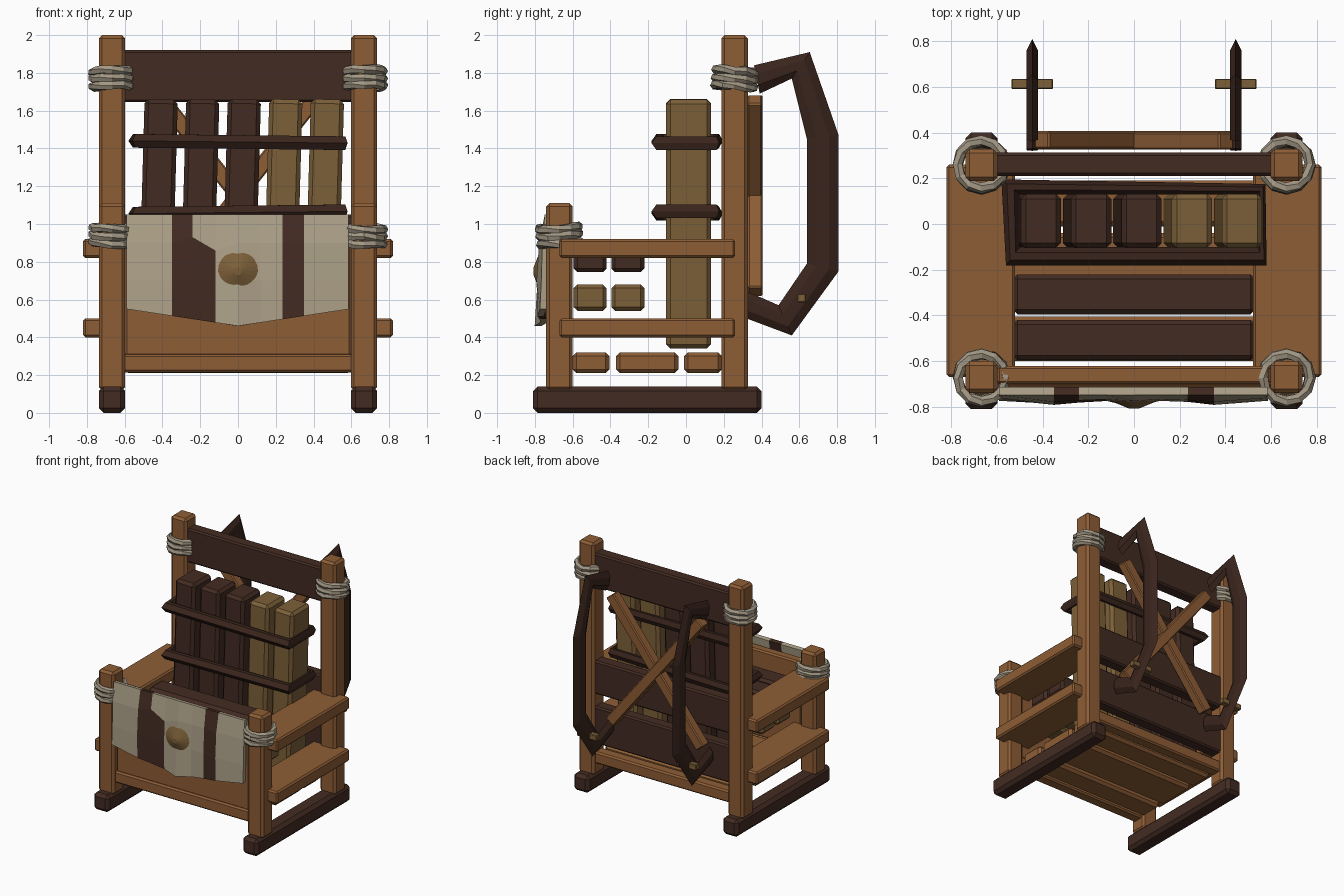
import bpy, bmesh, random
from math import atan2, hypot, pi, radians
from mathutils import Matrix, Vector

if "Cube" in bpy.data.objects:
    bpy.data.objects.remove(bpy.data.objects["Cube"])

random.seed(4)


def material(name, r, g, b):
    m = bpy.data.materials.new(name)
    m.diffuse_color = (r, g, b, 1)
    m.use_nodes = True
    m.node_tree.nodes["Principled BSDF"].inputs["Base Color"].default_value = m.diffuse_color
    return m


ORANGE = material("warm_wood", 0.27, 0.11, 0.036)
DARK = material("dark_wood", 0.055, 0.024, 0.016)
TAN = material("tan_wood", 0.2, 0.115, 0.04)
CREAM = material("cream_cloth", 0.42, 0.36, 0.25)
ROPE = material("rope", 0.36, 0.31, 0.23)
LEATHER = material("leather", 0.042, 0.018, 0.012)


def finish(name, bm, *mats):
    bmesh.ops.recalc_face_normals(bm, faces=bm.faces)
    me = bpy.data.meshes.new(name)
    bm.to_mesh(me)
    bm.free()
    ob = bpy.data.objects.new(name, me)
    bpy.context.collection.objects.link(ob)
    for m in mats:
        me.materials.append(m)
    return ob


def box(name, x, y, z, mat, bevel=0.012, rot=0.0):
    """Chamfered box from (min, max) ranges, rotated about its own y axis."""
    bm = bmesh.new()
    bmesh.ops.create_cube(bm, size=1)
    size = [b - a for a, b in (x, y, z)]
    bmesh.ops.scale(bm, vec=size, verts=bm.verts)
    bmesh.ops.bevel(bm, geom=bm.edges[:], offset=bevel, segments=1, affect='EDGES')
    mid = Vector([(a + b) / 2 for a, b in (x, y, z)])
    bm.transform(Matrix.Translation(mid) @ Matrix.Rotation(rot, 4, 'Y'))
    return finish(name, bm, mat)


def blade_sweep(name, outer, inner, side, closed, mat):
    """Strap with a pointed hexagonal section between two outlines."""
    bm = bmesh.new()
    side = Vector(side)
    rings = []
    for o, i in zip(outer, inner):
        o, i = Vector(o), Vector(i)
        a, b = o.lerp(i, 0.3), o.lerp(i, 0.7)
        rings.append([bm.verts.new(p) for p in
                      (o, a + side, b + side, i, b - side, a - side)])
    n = len(rings)
    for k in range(n if closed else n - 1):
        r, s = rings[k], rings[(k + 1) % n]
        for j in range(6):
            bm.faces.new((r[j], r[(j + 1) % 6], s[(j + 1) % 6], s[j]))
    if not closed:
        bm.faces.new(rings[0])
        bm.faces.new(rings[-1])
    return finish(name, bm, mat)


def rope(name, centre, tilt):
    """Three wobbly low-poly coils around a post."""
    bm = bmesh.new()
    for c in range(3):
        rings = []
        for k in range(12):
            a = Matrix.Rotation(2 * pi * k / 12, 4, 'Z')
            wob = random.uniform(-0.006, 0.006)
            ring = []
            for j in range(6):
                p = Matrix.Rotation(2 * pi * j / 6 + k * 0.25, 4, 'Y') @ Vector((0.024, 0, 0))
                ring.append(bm.verts.new(a @ (p + Vector((0.104, 0, (c - 1) * 0.04 + wob)))))
            rings.append(ring)
        for k in range(12):
            r, s = rings[k], rings[(k + 1) % 12]
            shift = 3 if k == 11 else 0       # twist of 12 * 0.25 rad is about three sides
            for j in range(6):
                bm.faces.new((r[j], r[(j + 1) % 6],
                              s[(j + 1 + shift) % 6], s[(j + shift) % 6]))
    bm.transform(Matrix.Translation(centre) @ Matrix.Rotation(tilt, 4, 'X')
                 @ Matrix.Rotation(tilt * 0.4, 4, 'Y'))
    return finish(name, bm, ROPE)


# Mirrored parts: runners, posts, ropes, side shelves, shoulder straps
for s, tag in ((-1, "left"), (1, "right")):
    def xr(a, b):
        return tuple(sorted((s * a, s * b)))
    box(tag + "_runner", xr(0.597, 0.737), (-0.81, 0.40), (0, 0.14), DARK, 0.025)
    box(tag + "_front_post", xr(0.597, 0.737), (-0.74, -0.60), (0.12, 1.11), ORANGE, 0.018)
    box(tag + "_back_post", xr(0.597, 0.737), (0.187, 0.328), (0.12, 2.0), ORANGE, 0.018)
    rope(tag + "_front_rope", (s * 0.667, -0.67, 0.94), radians(4))
    rope(tag + "_back_rope", (s * 0.667, 0.258, 1.77), radians(-4))
    box(tag + "_lower_rail", xr(0.52, 0.82), (-0.67, 0.26), (0.40, 0.50), ORANGE)
    box(tag + "_arm_rail", xr(0.52, 0.82), (-0.67, 0.26), (0.82, 0.92), ORANGE)
    sx = s * 0.445
    outer = [(0.36, 1.84), (0.655, 1.91), (0.808, 1.47), (0.808, 0.75), (0.56, 0.41), (0.32, 0.50)]
    inner = [(0.39, 1.69), (0.56, 1.77), (0.64, 1.45), (0.64, 0.79), (0.49, 0.57), (0.33, 0.64)]
    blade_sweep(tag + "_shoulder_strap", [(sx, *p) for p in outer],
                [(sx, *p) for p in inner], (0.026, 0, 0), False, LEATHER)
    box(tag + "_strap_peg", xr(0.355, 0.535), (0.59, 0.635), (0.585, 0.63), TAN, 0.004)

# Floor boards and end beams
for k, y in enumerate(((-0.60, -0.405), (-0.37, -0.04), (-0.01, 0.19))):
    box(f"floor_board_{k}", (-0.6, 0.6), y, (0.21, 0.32), ORANGE, 0.02)
box("front_beam", (-0.61, 0.61), (-0.715, -0.62), (0.215, 0.31), ORANGE)
box("back_beam", (-0.61, 0.61), (0.21, 0.305), (0.215, 0.31), ORANGE)
box("front_panel", (-0.6, 0.6), (-0.70, -0.62), (0.30, 1.0), ORANGE)

# Back boards
for k, z in enumerate(((0.38, 0.68), (0.78, 1.05), (1.645, 1.92))):
    box(f"back_board_{k}", (-0.61, 0.61), (0.21, 0.312), z, DARK)

# Crossed braces behind the back
ang = atan2(1.06, 0.84)
for k, d in enumerate((1, -1)):
    h = 0.5 * hypot(1.02, 0.81)
    box(f"cross_brace_{k}", (-h, h), (0.325 + k * 0.004, 0.402 + k * 0.004),
        (1.15 - 0.042, 1.15 + 0.042), ORANGE, 0.008, -d * ang)

# Stacked planks lying across the seat
for k, y in enumerate(((-0.595, -0.42), (-0.395, -0.22))):
    box(f"seat_plank_{k}", (-0.53, 0.53), y, (0.745, 0.885), DARK, 0.02)
    box(f"lower_plank_{k}", (-0.53, 0.53), y, (0.54, 0.68), TAN, 0.02)

# Bundle of upright planks with two leather bands
for k, cx in enumerate((-0.425, -0.205, 0.015, 0.235, 0.455)):
    box(f"upright_plank_{k}", (cx - 0.088, cx + 0.088), (-0.105, 0.132), (0.342, 1.66),
        DARK if k < 3 else TAN, 0.022, radians(1.6))
for k, z in enumerate((1.44, 1.055)):
    t = 0.012 * (1 - k * 2)
    blade_sweep(f"bundle_band_{k}",
                [(-0.58, 0.195, z), (-0.56, -0.182, z), (0.58, -0.182, z - t), (0.575, 0.175, z - t)],
                [(-0.50, 0.13, z), (-0.50, -0.10, z), (0.54, -0.10, z - t), (0.54, 0.13, z - t)],
                (0, 0, 0.036), True, LEATHER)

# Striped cloth hung over the front
xs = (-0.59, -0.35, -0.24, -0.12, 0.0, 0.12, 0.235, 0.35, 0.585)
bulge = (0.0, 0.025, 0.015, 0.008, 0.02, 0.008, 0.012, 0.025, 0.0)
bm = bmesh.new()
cols = []
for i, x in enumerate(xs):
    low = 0.46 + 0.09 * abs(x) / 0.59
    second = {2: 0.93, 3: 0.86}.get(i, 0.9)
    col = []
    for z, w in ((1.05, 0.0), (second, 0.7), (0.7, 1.0), (low, 0.9 if i % 4 else 1.4)):
        col.append(bm.verts.new((x, -0.748 - 0.018 * w - bulge[i] * w, z)))
    cols.append(col)
for i in range(len(xs) - 1):
    for j in range(3):
        f = bm.faces.new((cols[i][j], cols[i][j + 1], cols[i + 1][j + 1], cols[i + 1][j]))
        f.material_index = int(i in (1, 6) or (i == 2 and j > 0))
cloth = finish("front_cloth", bm, CREAM, DARK)
mod = cloth.modifiers.new("thickness", 'SOLIDIFY')
mod.thickness = 0.035
mod.offset = -1

# Round boss on the cloth
bm = bmesh.new()
bmesh.ops.create_cone(bm, cap_ends=True, segments=20, radius1=0.107, radius2=0.02, depth=0.035)
bm.transform(Matrix.Translation((0, -0.79, 0.75)) @ Matrix.Rotation(pi / 2, 4, 'X'))
finish("cloth_boss", bm, TAN)
